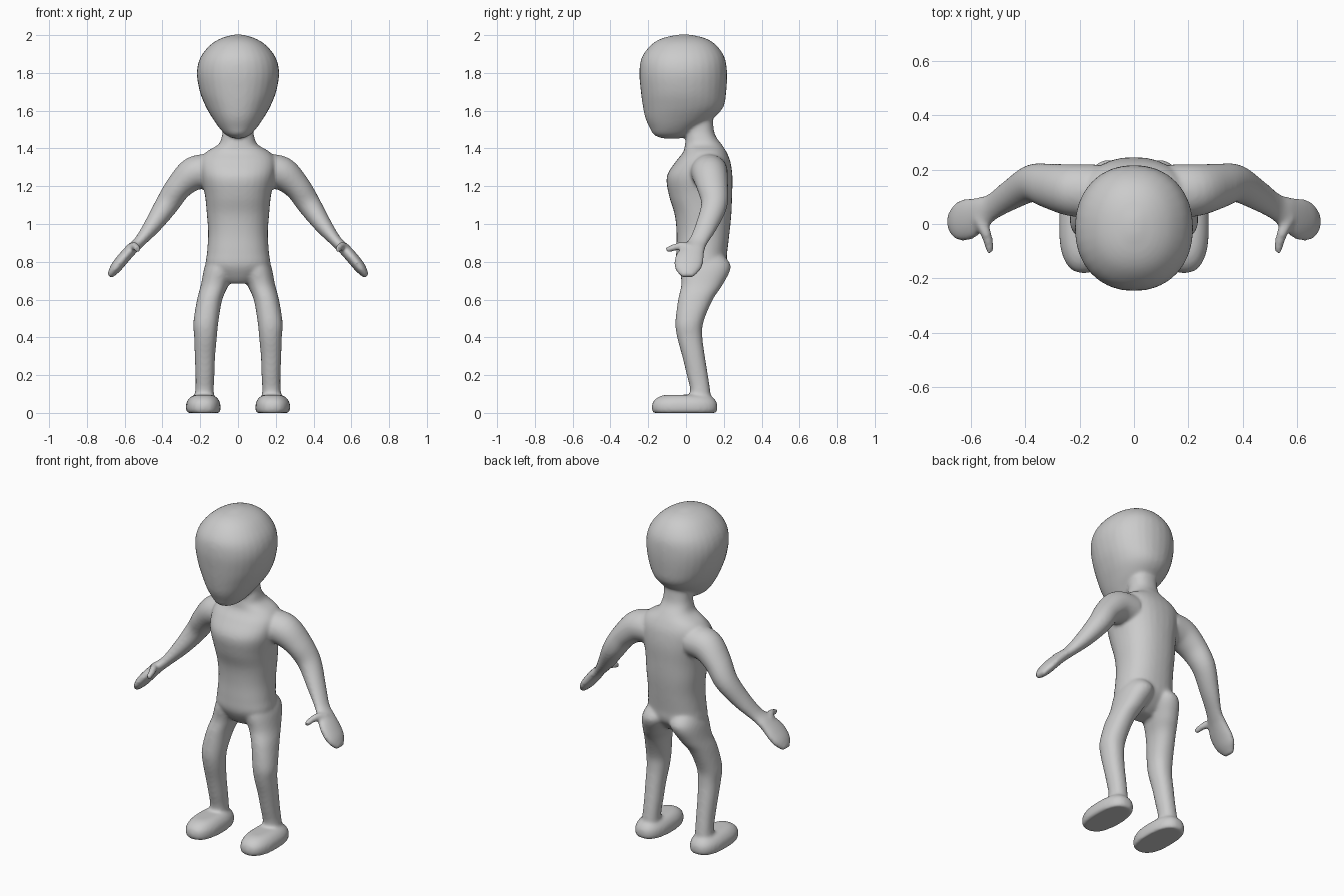
import bpy, bmesh, math
from mathutils import Vector

bm = bmesh.new()
SIDES = 32


def spline(rows, steps=5):
    """Catmull-Rom interpolation through rows of numbers."""
    out = []
    for i in range(len(rows) - 1):
        p0, p1, p2 = rows[max(i - 1, 0)], rows[i], rows[i + 1]
        p3 = rows[min(i + 2, len(rows) - 1)]
        for k in range(steps):
            t = k / steps
            out.append([0.5 * (2 * b + (c - a) * t + (2 * a - 5 * b + 4 * c - d) * t * t
                               + (3 * b - a - 3 * c + d) * t ** 3)
                        for a, b, c, d in zip(p0, p1, p2, p3)])
    return out + [list(rows[-1])]


def loft(rows, power=2.0, ref=None, side=1):
    """Skin rings (x, y, z, ru, rv); level rings unless ref gives the v direction."""
    pts = spline(rows)
    centres = [Vector(p[:3]) for p in pts]
    rings = []
    for i, p in enumerate(pts):
        u, v = Vector((1, 0, 0)), Vector((0, 1, 0))
        if ref:
            t = (centres[min(i + 1, len(pts) - 1)] - centres[max(i - 1, 0)]).normalized()
            v = Vector(ref)
            v = (v - t * v.dot(t)).normalized()
            u = v.cross(t)
        ring = []
        for k in range(SIDES):
            a = math.tau * k / SIDES
            c, s = math.cos(a), math.sin(a)
            c = math.copysign(abs(c) ** (2 / power), c)
            s = math.copysign(abs(s) ** (2 / power), s)
            co = centres[i] + u * (c * p[3]) + v * (s * p[4])
            ring.append(bm.verts.new((co.x * side, co.y, co.z)))
        rings.append(ring)
    for a, b in zip(rings, rings[1:]):
        for k in range(SIDES):
            n = (k + 1) % SIDES
            bm.faces.new((a[k], a[n], b[n], b[k]))
    bm.faces.new(rings[0][::-1])
    bm.faces.new(rings[-1])


# head
loft([(0, -.075, 1.453, .025, .05), (0, -.075, 1.472, .065, .095),
      (0, -.06, 1.51, .1, .132), (0, -.035, 1.56, .135, .18),
      (0, -.015, 1.62, .17, .213), (0, -.013, 1.7, .202, .226),
      (0, -.015, 1.8, .218, .232), (0, -.015, 1.88, .2, .22),
      (0, -.013, 1.945, .15, .175), (0, -.012, 1.983, .09, .115),
      (0, -.01, 2.003, .02, .03)], 2.15)

# torso and neck
loft([(0, .06, .685, .07, .05), (0, .07, .72, .11, .09), (0, .08, .78, .168, .13),
      (0, .083, .85, .164, .135), (0, .09, .95, .158, .14), (0, .09, 1.05, .165, .15),
      (0, .077, 1.15, .175, .167), (0, .072, 1.25, .195, .174),
      (0, .09, 1.33, .2, .145), (0, .1, 1.38, .17, .115), (0, .092, 1.42, .105, .098),
      (0, .08, 1.46, .087, .08), (0, .075, 1.5, .08, .072), (0, .06, 1.58, .08, .08)], 2.3)

for side in (1, -1):
    # leg with buttock
    loft([(.085, .1, .86, .05, .07), (.09, .105, .78, .085, .132),
          (.122, .085, .68, .074, .11), (.15, .05, .6, .067, .092),
          (.17, .018, .48, .066, .074), (.172, .02, .4, .06, .067),
          (.175, .04, .3, .054, .06), (.175, .06, .2, .05, .056),
          (.177, .075, .12, .049, .053), (.18, .075, .04, .055, .06)], 2.2, side=side)
    # foot
    loft([(.183, -.007, 0, .086, .166), (.184, -.007, .02, .092, .174),
          (.184, -.007, .055, .089, .17), (.183, -.004, .083, .07, .145),
          (.182, 0, .096, .045, .11)], 2.5, side=side)
    # arm and mitten hand
    loft([(.14, .12, 1.28, .09, .1), (.23, .125, 1.268, .09, .096),
          (.312, .14, 1.198, .071, .083), (.375, .15, 1.105, .063, .07),
          (.45, .11, .995, .047, .058), (.52, .065, .908, .031, .05),
          (.565, .04, .865, .031, .062), (.61, .018, .815, .032, .077),
          (.65, .01, .765, .029, .07), (.68, .01, .722, .015, .035)],
         ref=(0, 1, 0), side=side)
    # thumb
    loft([(.575, .025, .87, .024, .024), (.552, -.02, .884, .021, .022),
          (.538, -.06, .876, .019, .019), (.53, -.105, .862, .015, .015)],
         ref=(0, 0, 1), side=side)

bmesh.ops.recalc_face_normals(bm, faces=bm.faces)
mesh = bpy.data.meshes.new("body")
bm.to_mesh(mesh)
bm.free()
body = bpy.data.objects.new("body", mesh)
bpy.context.collection.objects.link(body)

# fuse the parts into one skin and soften the joins
fuse = body.modifiers.new("fuse", 'REMESH')
fuse.mode = 'VOXEL'
fuse.voxel_size = 0.009
fuse.use_smooth_shade = True
soften = body.modifiers.new("soften", 'SMOOTH')
soften.factor = 0.5
soften.iterations = 10
